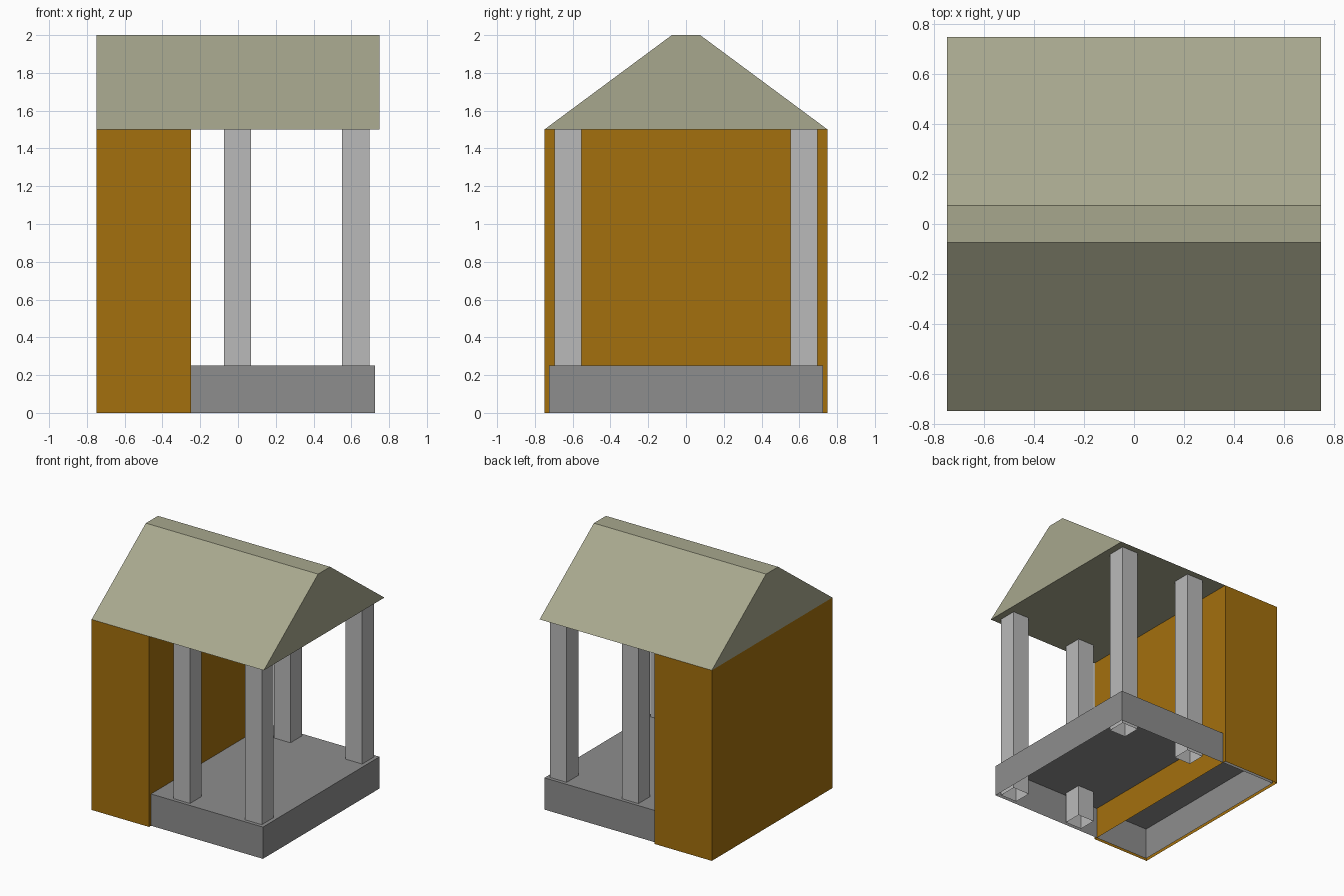
import bpy
import bmesh

if "Cube" in bpy.data.objects:
    bpy.data.objects.remove(bpy.data.objects["Cube"])


def material(name, rgb):
    mat = bpy.data.materials.new(name)
    mat.diffuse_color = (*rgb, 1)
    mat.use_nodes = True
    mat.node_tree.nodes["Principled BSDF"].inputs["Base Color"].default_value = mat.diffuse_color
    return mat


def extrude_profile(name, profile, direction, skip=(), mat=None):
    """Sweep a closed profile along a direction; skip 'start' or 'end' to leave it open."""
    bm = bmesh.new()
    start = [bm.verts.new(p) for p in profile]
    end = [bm.verts.new([a + d for a, d in zip(p, direction)]) for p in profile]
    n = len(profile)
    for i in range(n):
        j = (i + 1) % n
        bm.faces.new((start[i], start[j], end[j], end[i]))
    if "start" not in skip:
        bm.faces.new(start[::-1])
    if "end" not in skip:
        bm.faces.new(end)
    mesh = bpy.data.meshes.new(name)
    bm.to_mesh(mesh)
    bm.free()
    if mat:
        mesh.materials.append(mat)
    obj = bpy.data.objects.new(name, mesh)
    bpy.context.collection.objects.link(obj)
    return obj


def box(name, x0, x1, y0, y1, height, skip=("start",), mat=None):
    """Box standing on the ground with an open underside."""
    corners = [(x0, y0, 0), (x1, y0, 0), (x1, y1, 0), (x0, y1, 0)]
    return extrude_profile(name, corners, (0, 0, height), skip, mat)


dark_stone = material("dark_stone", (0.27, 0.27, 0.27))
pale_stone = material("pale_stone", (0.49, 0.49, 0.49))
ochre = material("ochre_wall", (0.37, 0.162, 0.004))
olive = material("olive_roof", (0.39, 0.39, 0.27))

# Stone platform, hollow underneath
box("platform", -0.725, 0.725, -0.725, 0.725, 0.25, mat=dark_stone)

# Enclosed chamber at the left; its top is closed by the roof
box("chamber", -0.75, -0.25, -0.75, 0.75, 1.5, ("start", "end"), ochre)

# Four square pillars, running from the ground to the roof
w = 0.072
for column, x in (("middle", -0.002), ("outer", 0.623)):
    for side, y in (("front", -0.625), ("back", 0.625)):
        box(f"{column}_{side}_pillar", x - w, x + w, y - w, y + w, 1.5,
            ("start", "end"), pale_stone)

# Gabled roof with a flat ridge
gable = [(-0.75, -0.75, 1.5), (-0.75, 0.75, 1.5),
         (-0.75, 0.075, 2.0), (-0.75, -0.075, 2.0)]
extrude_profile("roof", gable, (1.5, 0, 0), mat=olive)
